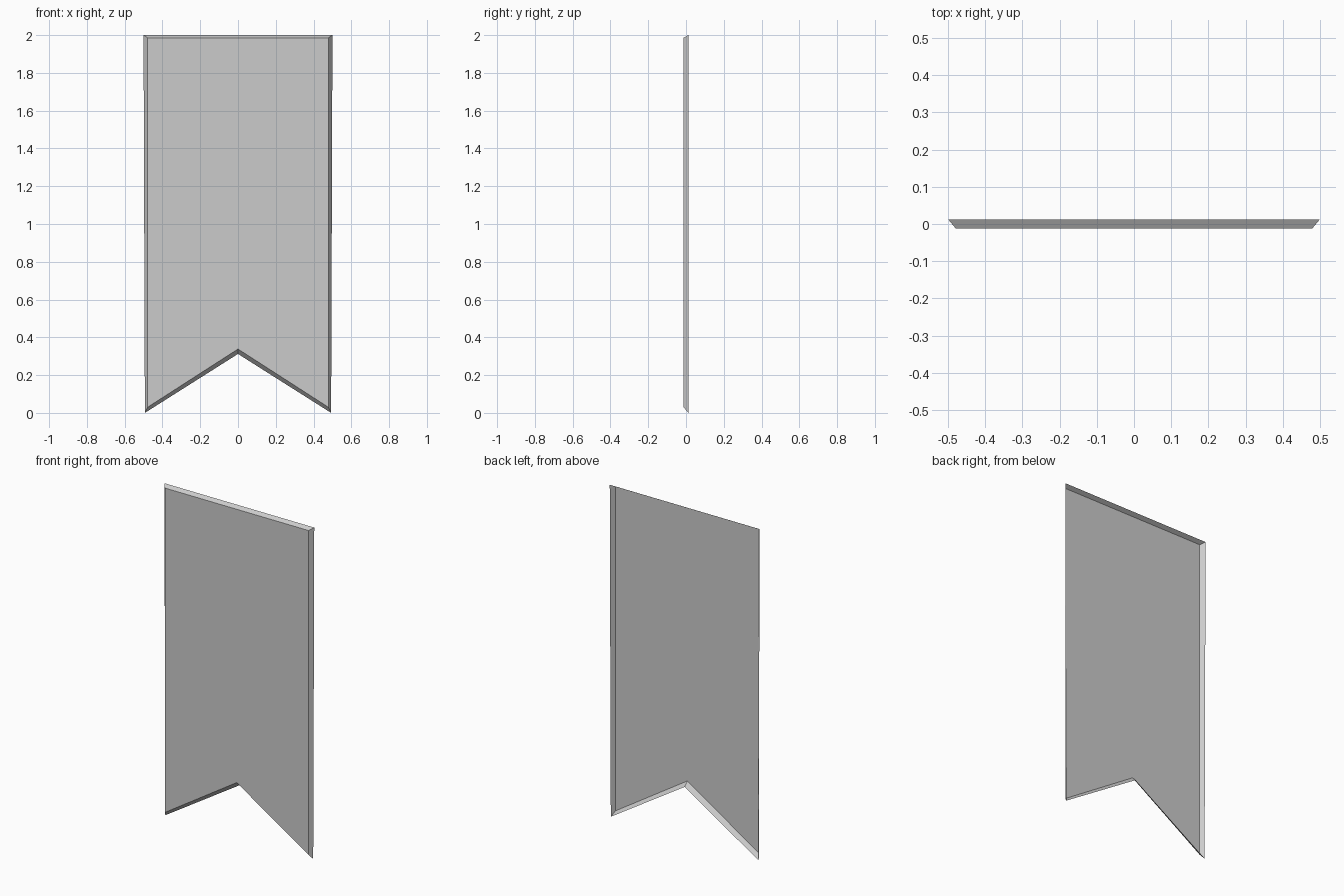
import bpy, bmesh

if "Cube" in bpy.data.objects:
    bpy.data.objects.remove(bpy.data.objects["Cube"])

# Swallow-tailed banner: flat front panel with a flared rim, open at the back
T = 0.0125
front = [(-0.479, 1.986), (-0.479, 0.03), (0, 0.338), (0.479, 0.03), (0.479, 1.986)]
back = [(-0.5, 2.0), (-0.493, 0.0), (0, 0.312), (0.493, 0.0), (0.5, 2.0)]

bm = bmesh.new()
f = [bm.verts.new((x, -T, z)) for x, z in front]
b = [bm.verts.new((x, T, z)) for x, z in back]

# front panel, split down the middle of the notch
top = bm.verts.new((0, -T, 1.986))
bm.faces.new((f[0], f[1], f[2], top))
bm.faces.new((top, f[2], f[3], f[4]))

# sloping rim
for i in range(4):
    bm.faces.new((f[i], b[i], b[i + 1], f[i + 1]))
bm.faces.new((f[4], b[4], b[0], f[0], top))
bmesh.ops.dissolve_edges(bm, edges=[e for e in bm.edges if top in e.verts and f[2] in e.verts],
                         use_verts=True)
bmesh.ops.recalc_face_normals(bm, faces=bm.faces)
panel = max(bm.faces, key=lambda p: p.calc_area())
if panel.normal.y > 0:
    bmesh.ops.reverse_faces(bm, faces=bm.faces)

mesh = bpy.data.meshes.new("banner")
bm.to_mesh(mesh)
bm.free()
bpy.context.collection.objects.link(bpy.data.objects.new("banner", mesh))
